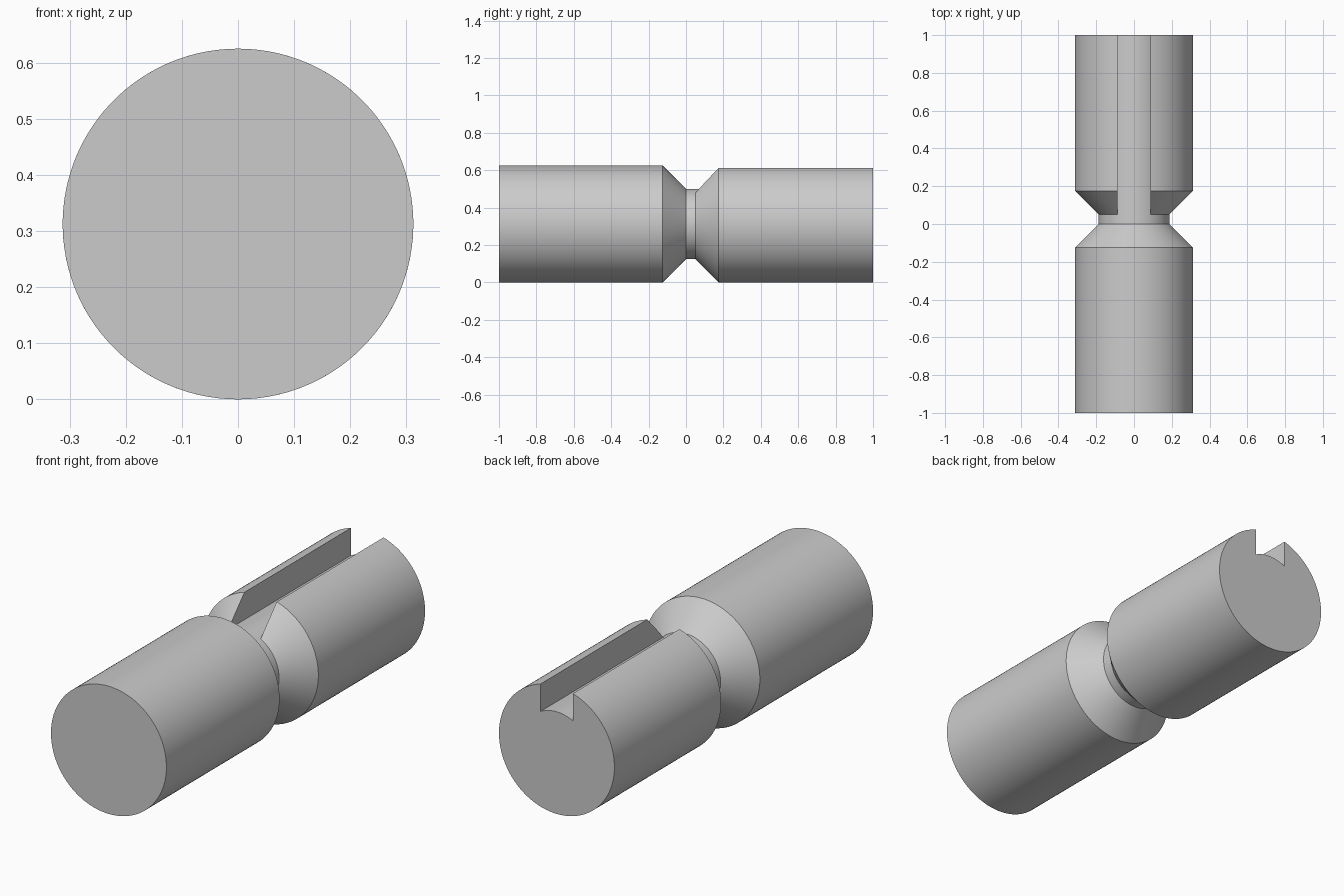
import bpy, bmesh, math

cube = bpy.data.objects.get("Cube")
if cube:
    bpy.data.objects.remove(cube)

R, NECK, SLOT = 0.3125, 0.1875, 0.0875   # shaft radius, neck radius, slot half-width
ARC, FLOOR, CONE = 96, 16, 8             # segment counts


def ring(bm, y, outer, floor, half):
    """Cross-section: outer arc around the bottom, floor arc across the top."""
    a, b = math.asin(half / outer), math.asin(half / floor)
    pts = [(outer, a + (2 * math.pi - 2 * a) * i / ARC) for i in range(ARC + 1)]
    pts += [(floor, -b + 2 * b * i / FLOOR) for i in range(FLOOR + 1)]
    return [bm.verts.new((r * math.sin(t), y, R + r * math.cos(t))) for r, t in pts]


# Front shaft, front cone and neck are plain round sections
sections = [(y, r, r, SLOT * r / NECK)
            for y, r in ((-1, R), (-0.125, R), (0, NECK), (0.05, NECK))]
# Rear cone and rear shaft carry the keyway
for i in range(1, CONE + 1):
    t = i / CONE
    sections.append((0.05 + 0.125 * t, NECK + (R - NECK) * t, NECK, SLOT))
sections.append((1, R, NECK, SLOT))

bm = bmesh.new()
rings = [ring(bm, *s) for s in sections]
for lo, hi in zip(rings, rings[1:]):
    for i in range(len(lo)):
        j = (i + 1) % len(lo)
        bm.faces.new((lo[i], lo[j], hi[j], hi[i]))
bm.faces.new(rings[0])
bm.faces.new(rings[-1])
bmesh.ops.remove_doubles(bm, verts=bm.verts, dist=1e-5)
bmesh.ops.recalc_face_normals(bm, faces=bm.faces)
mesh = bpy.data.meshes.new("slotted_shaft")
bm.to_mesh(mesh)
bm.free()

# Plain grey metal
grey = bpy.data.materials.new("grey")
grey.use_nodes = True
colour = (0.6, 0.6, 0.6, 1)
grey.diffuse_color = colour
grey.node_tree.nodes["Principled BSDF"].inputs["Base Color"].default_value = colour
mesh.materials.append(grey)

shaft = bpy.data.objects.new("slotted_shaft", mesh)
bpy.context.collection.objects.link(shaft)
bpy.ops.object.select_all(action="DESELECT")
shaft.select_set(True)
bpy.context.view_layer.objects.active = shaft
bpy.ops.object.shade_smooth_by_angle(angle=math.radians(30))
